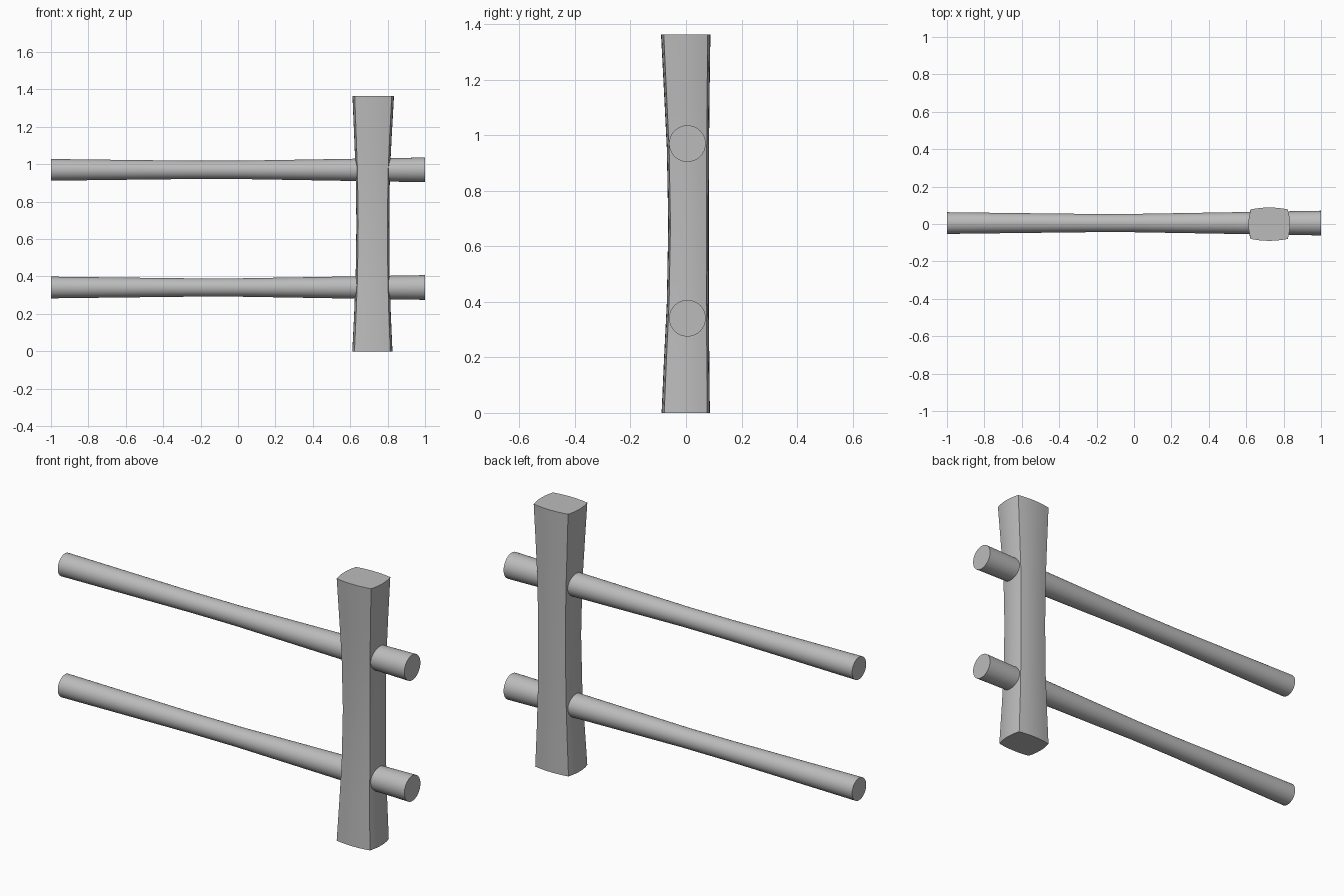
import bpy, bmesh, math

cube = bpy.data.objects.get("Cube")
if cube:
    bpy.data.objects.remove(cube)

grey = bpy.data.materials.new("grey_wood")
grey.use_nodes = True
colour = (0.5, 0.5, 0.5, 1)
grey.diffuse_color = colour
grey.node_tree.nodes["Principled BSDF"].inputs["Base Color"].default_value = colour


def loft(name, rings):
    """Skin equal-length rings of points and cap both ends."""
    bm = bmesh.new()
    loops = [[bm.verts.new(p) for p in ring] for ring in rings]
    count = len(loops[0])
    for a, b in zip(loops, loops[1:]):
        for i in range(count):
            j = (i + 1) % count
            bm.faces.new((a[i], a[j], b[j], b[i]))
    bm.faces.new(loops[0])
    bm.faces.new(loops[-1])
    bmesh.ops.recalc_face_normals(bm, faces=bm.faces)
    mesh = bpy.data.meshes.new(name)
    bm.to_mesh(mesh)
    bm.free()
    mesh.materials.append(grey)
    obj = bpy.data.objects.new(name, mesh)
    bpy.context.collection.objects.link(obj)
    bpy.ops.object.select_all(action="DESELECT")
    obj.select_set(True)
    bpy.context.view_layer.objects.active = obj
    bpy.ops.object.shade_smooth_by_angle(angle=math.radians(30))


def bulged_square(steps=6):
    """Unit square outline whose four sides bow outward between sharp corners."""
    points = []
    for side in range(4):
        c, s = math.cos(side * math.pi / 2), math.sin(side * math.pi / 2)
        corner = 0.89
        for k in range(steps):
            t = 2 * k / steps - 1
            u, v = 1 - (1 - corner) * t * t, corner * t
            points.append((round(c) * u - round(s) * v, round(s) * u + round(c) * v))
    return points


# Waisted post: height, left edge, right edge, front edge, back edge
post_profile = [
    (0, 0.611, 0.826, -0.088, 0.086),
    (0.2, 0.621, 0.817, -0.079, 0.084),
    (0.4, 0.629, 0.811, -0.069, 0.082),
    (0.68, 0.633, 0.809, -0.064, 0.082),
    (0.95, 0.629, 0.812, -0.069, 0.083),
    (1.15, 0.621, 0.822, -0.079, 0.085),
    (1.364, 0.612, 0.834, -0.09, 0.088),
]
outline = bulged_square()
loft("post", [
    [((x0 + x1) / 2 + u * (x1 - x0) / 2, (y0 + y1) / 2 + v * (y1 - y0) / 2, z)
     for u, v in outline]
    for z, x0, x1, y0, y1 in post_profile])

# Two round rails, slimmer in the middle: position along x and radius
rail_profile = [(-1, 0.058), (-0.6, 0.053), (-0.25, 0.049), (0, 0.049),
                (0.3, 0.054), (0.65, 0.06), (1, 0.066)]
segments = 32
angles = [2 * math.pi * i / segments for i in range(segments)]
for name, height in (("lower_rail", 0.341), ("upper_rail", 0.97)):
    loft(name, [[(x, 0.005 + r * math.cos(a), height + r * math.sin(a)) for a in angles]
                for x, r in rail_profile])
